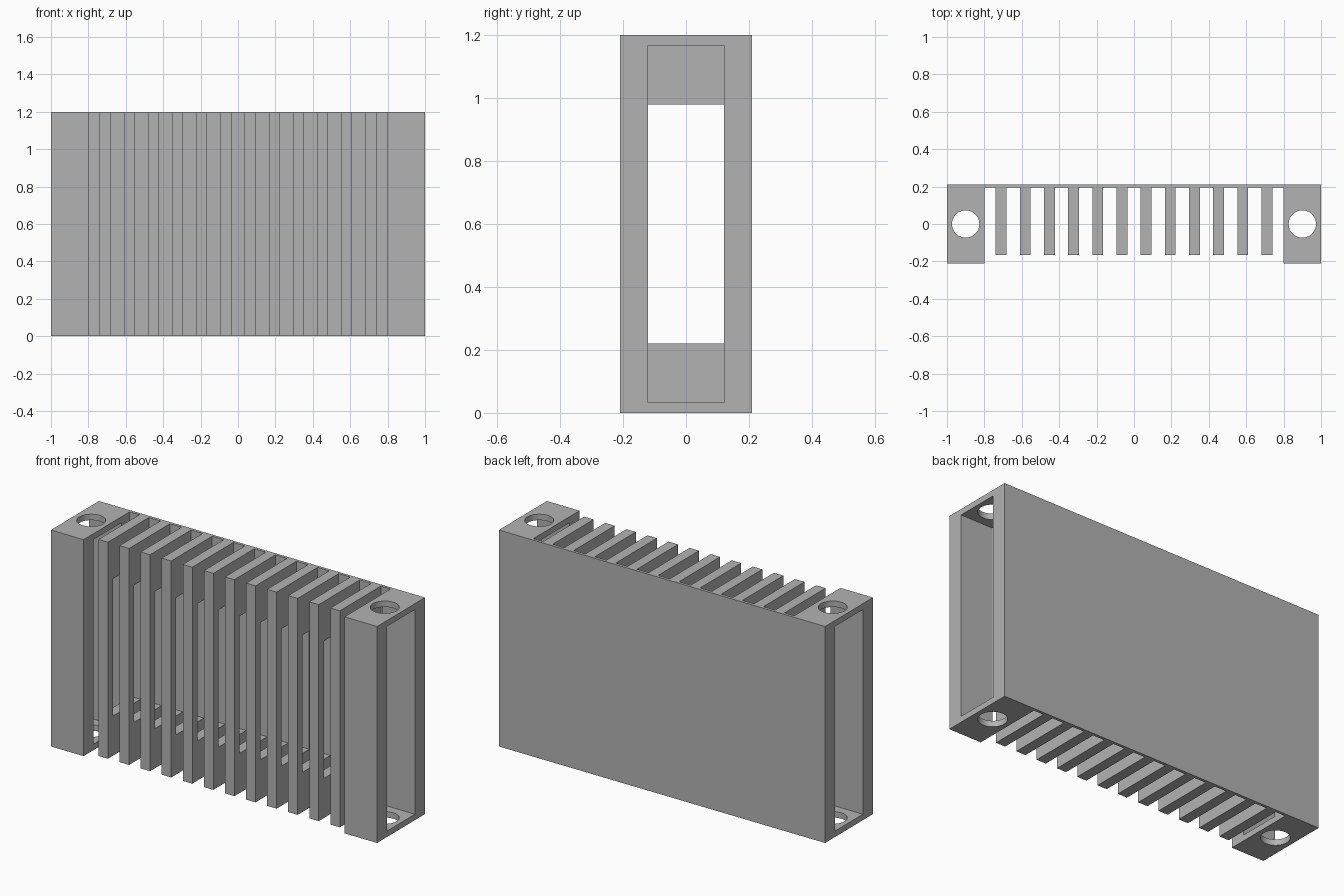
import bpy
import bmesh
from mathutils import Matrix

HEIGHT = 1.2
DEPTH = 0.21        # half depth of the whole body
PLATE_Y = 0.194     # inner face of the back plate
SLOT_Y = 0.121      # half depth of the openings

if "Cube" in bpy.data.objects:
    bpy.data.objects.remove(bpy.data.objects["Cube"])

grey = bpy.data.materials.new("metal grey")
grey.use_nodes = True
COLOUR = (0.45, 0.45, 0.45, 1)
grey.diffuse_color = COLOUR
grey.node_tree.nodes["Principled BSDF"].inputs["Base Color"].default_value = COLOUR


def add_object(name, bm):
    bmesh.ops.recalc_face_normals(bm, faces=bm.faces)
    mesh = bpy.data.meshes.new(name)
    bm.to_mesh(mesh)
    bm.free()
    mesh.materials.append(grey)
    obj = bpy.data.objects.new(name, mesh)
    bpy.context.collection.objects.link(obj)
    return obj


def frame(name, x0, x1, y0, y1, z_open):
    """Upright block pierced along x by a rectangular opening."""
    def ring(x, ya, yb, za, zb):
        return [bm.verts.new((x, y, z))
                for y, z in ((ya, za), (yb, za), (yb, zb), (ya, zb))]

    bm = bmesh.new()
    outer = [ring(x, y0, y1, 0, HEIGHT) for x in (x0, x1)]
    inner = [ring(x, -SLOT_Y, SLOT_Y, z_open, HEIGHT - z_open) for x in (x0, x1)]
    pairs = [outer, inner, (outer[0], inner[0]), (outer[1], inner[1])]
    for a, b in pairs:
        for i in range(4):
            j = (i + 1) % 4
            bm.faces.new((a[i], a[j], b[j], b[i]))
    return add_object(name, bm)


# Back plate between the two end posts
bm = bmesh.new()
bmesh.ops.create_cube(bm, size=1)
bmesh.ops.scale(bm, vec=(1.6, DEPTH - PLATE_Y, HEIGHT), verts=bm.verts)
bmesh.ops.translate(bm, vec=(0, (DEPTH + PLATE_Y) / 2, HEIGHT / 2), verts=bm.verts)
add_object("back_plate", bm)

# Cooling fins with a tall window through each
FINS = 12
for i in range(FINS):
    x = -0.711 + 1.422 * i / (FINS - 1)
    frame(f"fin_{i + 1}", x - 0.029, x + 0.029, -0.165, PLATE_Y, 0.22)

# End posts: hollow box sections with a round bore through top and bottom
for side, name in ((-1, "right"), (1, "left")):
    x0, x1 = sorted((side * 0.8, side))
    post = frame(f"{name}_end_post", x0, x1, -DEPTH, DEPTH, 0.033)
    bm = bmesh.new()
    bmesh.ops.create_cone(bm, cap_ends=True, segments=48, radius1=0.073,
                          radius2=0.073, depth=2,
                          matrix=Matrix.Translation((side * 0.9, 0, HEIGHT / 2)))
    cutter = add_object(f"{name}_bore_cutter", bm)
    cutter.hide_render = True
    cut = post.modifiers.new("bore", "BOOLEAN")
    cut.operation = "DIFFERENCE"
    cut.solver = "EXACT"
    cut.object = cutter
    bpy.ops.object.select_all(action="DESELECT")
    bpy.context.view_layer.objects.active = post
    post.select_set(True)
    bpy.ops.object.modifier_apply(modifier=cut.name)
    bpy.data.objects.remove(cutter)
    bpy.ops.object.shade_smooth_by_angle()
